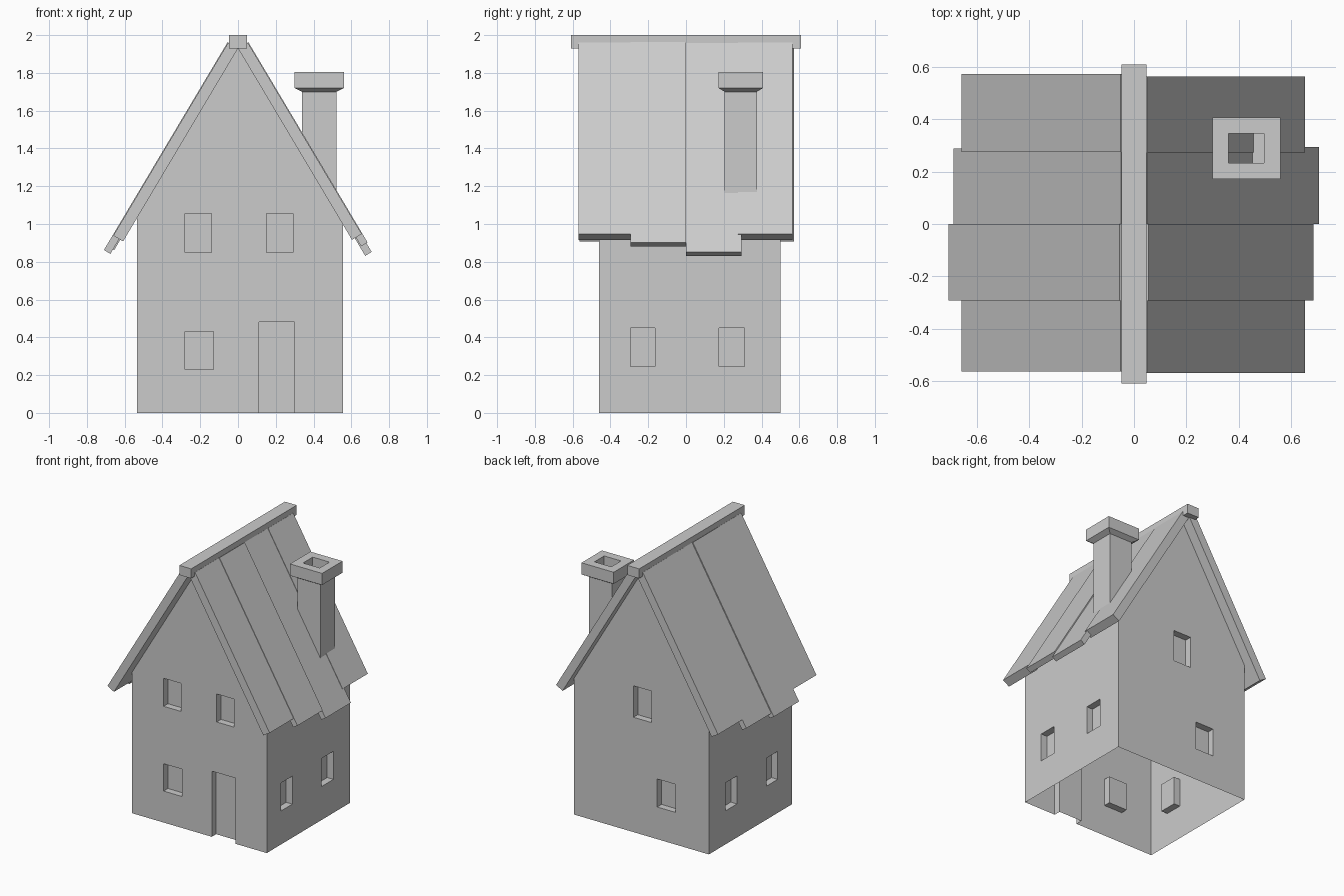
import bpy, bmesh
from mathutils import Vector

if "Cube" in bpy.data.objects:
    bpy.data.objects.remove(bpy.data.objects["Cube"])


def make_object(name, bm):
    bmesh.ops.recalc_face_normals(bm, faces=bm.faces)
    mesh = bpy.data.meshes.new(name)
    bm.to_mesh(mesh)
    bm.free()
    obj = bpy.data.objects.new(name, mesh)
    bpy.context.collection.objects.link(obj)
    return obj


def loft(bm, rings):
    """Skin a list of equal-length point rings and cap both ends."""
    loops = [[bm.verts.new(p) for p in ring] for ring in rings]
    n = len(loops[0])
    for a, b in zip(loops, loops[1:]):
        for i in range(n):
            j = (i + 1) % n
            bm.faces.new((a[i], a[j], b[j], b[i]))
    bm.faces.new(loops[0][::-1])
    bm.faces.new(loops[-1])


def rect(x0, x1, y0, y1, z):
    return [(x0, y0, z), (x1, y0, z), (x1, y1, z), (x0, y1, z)]


def box(bm, x0, x1, y0, y1, z0, z1):
    loft(bm, [rect(x0, x1, y0, y1, z0), rect(x0, x1, y0, y1, z1)])


# House walls with gables
X0, X1, Y0, Y1, DEPTH = -0.535, 0.555, -0.46, 0.50, 0.05
SLOPE = 1.68
gable = [(X0, 0), (X1, 0), (X1, 1.93 - SLOPE * X1), (0, 1.93), (X0, 1.93 + SLOPE * X0)]
bm = bmesh.new()
loft(bm, [[(x, y, z) for x, z in gable] for y in (Y0, Y1)])
walls = make_object("house_walls", bm)

# Recesses for windows and door
bm = bmesh.new()
for a, b, z0, z1 in ((-0.28, -0.14, 0.85, 1.055), (0.15, 0.29, 0.85, 1.055),
                     (-0.28, -0.13, 0.23, 0.43), (0.11, 0.30, -0.1, 0.48)):
    box(bm, a, b, Y0 - 0.1, Y0 + DEPTH, z0, z1)
for a, b, z0, z1 in ((-0.07, 0.075, 0.84, 1.07), (-0.265, -0.117, 0.235, 0.44)):
    box(bm, a, b, Y1 - DEPTH, Y1 + 0.1, z0, z1)
for a, b in ((-0.295, -0.165), (0.175, 0.31)):
    box(bm, X1 - DEPTH, X1 + 0.1, a, b, 0.245, 0.45)
    box(bm, X0 - 0.1, X0 + DEPTH, a, b, 0.245, 0.45)
cutter = make_object("opening_cutter", bm)
cutter.hide_render = True

mod = walls.modifiers.new("openings", 'BOOLEAN')
mod.operation = 'DIFFERENCE'
mod.solver = 'EXACT'
mod.object = cutter
deps = bpy.context.evaluated_depsgraph_get()
cut_mesh = bpy.data.meshes.new_from_object(walls.evaluated_get(deps))
walls.modifiers.clear()
walls.data = cut_mesh
bpy.data.objects.remove(cutter)

# Open underside
bm = bmesh.new()
bm.from_mesh(cut_mesh)
floor = [f for f in bm.faces if all(v.co.z < 0.001 for v in f.verts)]
bmesh.ops.delete(bm, geom=floor, context='FACES_ONLY')
bm.to_mesh(cut_mesh)
bm.free()

# Roof planks: side, y range, reach of the outer lower corner, thickness, lift
DOWN = Vector((1, -SLOPE)).normalized()
OUT = Vector((-DOWN.y, DOWN.x))
planks = [(1, -0.57, -0.28, 0.655, 0.06, 0), (1, -0.293, 0.0, 0.686, 0.04, 0.004),
          (1, 0.0, 0.294, 0.708, 0.04, -0.003), (1, 0.274, 0.565, 0.655, 0.06, 0),
          (-1, -0.565, -0.27, 0.66, 0.06, 0), (-1, -0.293, 0.0, 0.71, 0.04, 0.004),
          (-1, 0.0, 0.288, 0.69, 0.04, -0.003), (-1, 0.276, 0.573, 0.66, 0.06, 0)]
for i, (side, y0, y1, reach, t, lift) in enumerate(planks):
    top = Vector((0, 1.93)) + OUT * (0.06 + lift)
    low = top + DOWN * ((reach - top.x) / DOWN.x)
    section = [top, low, low - OUT * t, top - OUT * t]
    bm = bmesh.new()
    loft(bm, [[(side * p.x, y, p.y) for p in section] for y in (y0, y1)])
    make_object(f"roof_plank_{i + 1}", bm)

# Ridge beam
bm = bmesh.new()
box(bm, -0.048, 0.048, -0.61, 0.61, 1.93, 2.0)
make_object("ridge_beam", bm)

# Chimney with flared cap and square flue
cx, cy = 0.43, 0.29
bm = bmesh.new()
loft(bm, [rect(cx - hx, cx + hx, cy - hy, cy + hy, z) for hx, hy, z in (
    (0.092, 0.085, 1.10), (0.092, 0.085, 1.70), (0.13, 0.118, 1.72),
    (0.13, 0.118, 1.805), (0.068, 0.056, 1.805), (0.068, 0.056, 1.28))])
make_object("chimney", bm)
